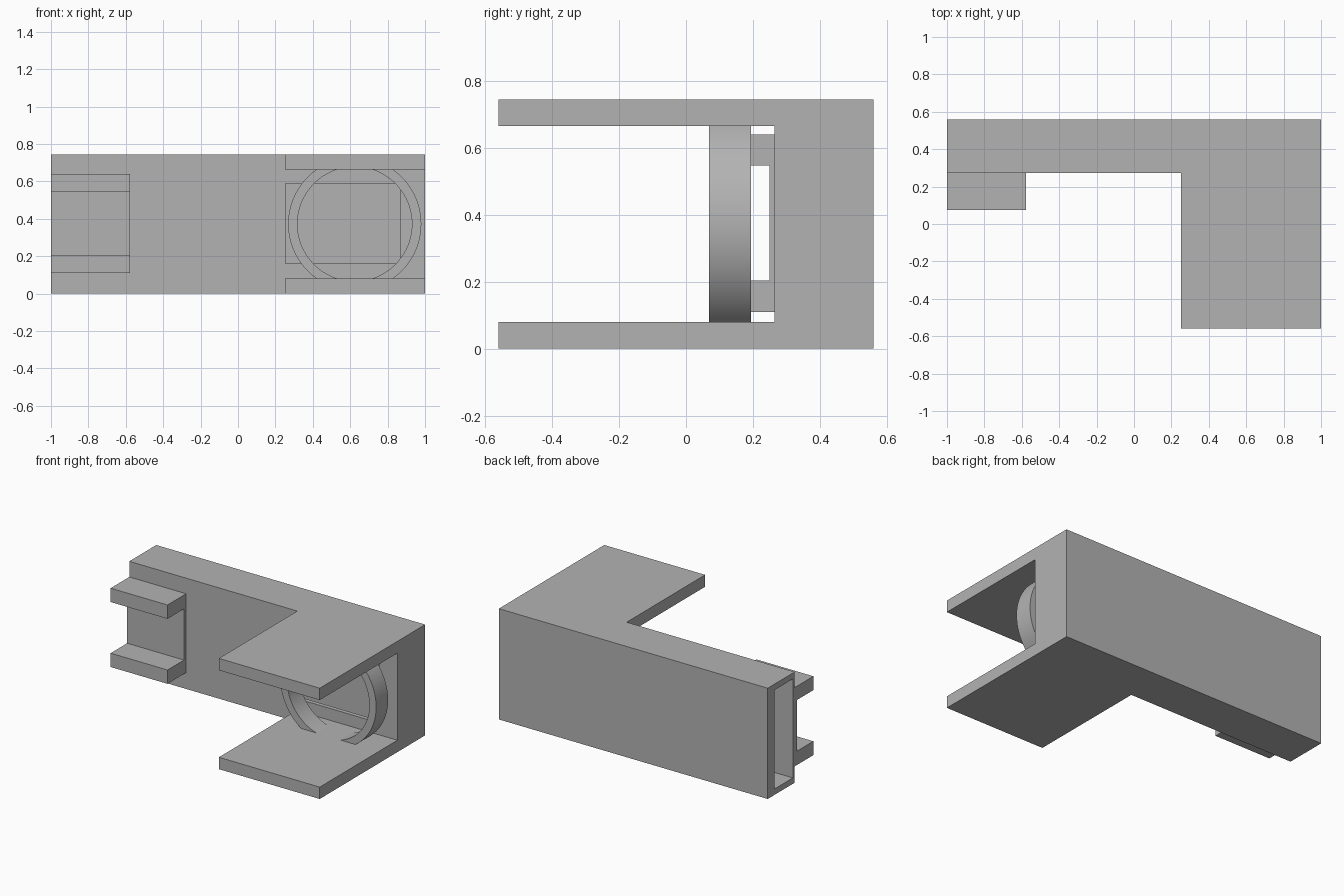
import bpy, bmesh, math
from mathutils import Vector

if "Cube" in bpy.data.objects:
    bpy.data.objects.remove(bpy.data.objects["Cube"], do_unlink=True)

grey = bpy.data.materials.new("plain grey")
grey.use_nodes = True
grey.diffuse_color = (0.45, 0.45, 0.45, 1)
grey.node_tree.nodes["Principled BSDF"].inputs["Base Color"].default_value = (0.45, 0.45, 0.45, 1)

H = 0.745      # overall height
T = 0.08       # jaw plate thickness
MID = H / 2


def prism(name, points, offset):
    """Extrude a planar outline of 3D points along an offset."""
    bm = bmesh.new()
    face = bm.faces.new([bm.verts.new(p) for p in points])
    out = bmesh.ops.extrude_face_region(bm, geom=[face])
    moved = [v for v in out["geom"] if isinstance(v, bmesh.types.BMVert)]
    bmesh.ops.translate(bm, verts=moved, vec=Vector(offset))
    bmesh.ops.recalc_face_normals(bm, faces=bm.faces)
    mesh = bpy.data.meshes.new(name)
    bm.to_mesh(mesh)
    bm.free()
    mesh.materials.append(grey)
    obj = bpy.data.objects.new(name, mesh)
    bpy.context.collection.objects.link(obj)
    return obj


def box(name, x, y, z):
    base = [(x[0], y[0], z[0]), (x[1], y[0], z[0]), (x[1], y[1], z[0]), (x[0], y[1], z[0])]
    return prism(name, base, (0, 0, z[1] - z[0]))


def cut(target, cutter):
    cutter.hide_render = True
    mod = target.modifiers.new("cut", "BOOLEAN")
    mod.operation = "DIFFERENCE"
    mod.solver = "EXACT"
    mod.object = cutter
    bpy.context.view_layer.objects.active = target
    bpy.ops.object.modifier_apply(modifier=mod.name)
    bpy.data.objects.remove(cutter, do_unlink=True)


# L-shaped body with a gap between the two jaw plates
outline = [(-1, 0.56), (-1, 0.273), (0.25, 0.273), (0.25, -0.56), (1, -0.56), (1, 0.56)]
body = prism("body", [(x, y, 0) for x, y in outline], (0, 0, H))
cut(body, box("jaw_gap", (0.2, 1.1), (-0.7, 0.265), (T, H - T)))

# Hollow channel open at one end, and the window into it behind the ring
cut(body, box("channel", (-1.1, 0.87), (0.293, 0.49), (0.04, H - 0.04)))
cut(body, box("window", (0.255, 0.868), (0.2, 0.4), (0.16, 0.59)))

# Clip: two rails and a thin back plate
box("lower_clip_rail", (-1, -0.577), (0.075, 0.273), (0.11, 0.203))
box("upper_clip_rail", (-1, -0.577), (0.075, 0.273), (0.547, 0.64))
box("clip_back_plate", (-1, -0.577), (0.25, 0.273), (0.203, 0.547))

# Ring trimmed by the jaw plates into two arcs
half = MID - T
cx, r_out, r_in = 0.624, 0.356, 0.306


def arc(radius, side, steps=32):
    limit = math.asin(half / radius)
    angles = [limit * (2 * i / steps - 1) for i in range(steps + 1)]
    return [(cx + side * radius * math.cos(a), 0.068, MID + radius * math.sin(a)) for a in angles]


for name, side in (("left_ring_arc", 1), ("right_ring_arc", -1)):
    ring = prism(name, arc(r_out, side) + arc(r_in, side)[::-1], (0, 0.127, 0))
    bpy.ops.object.select_all(action="DESELECT")
    ring.select_set(True)
    bpy.context.view_layer.objects.active = ring
    bpy.ops.object.shade_smooth_by_angle(angle=math.radians(30))
